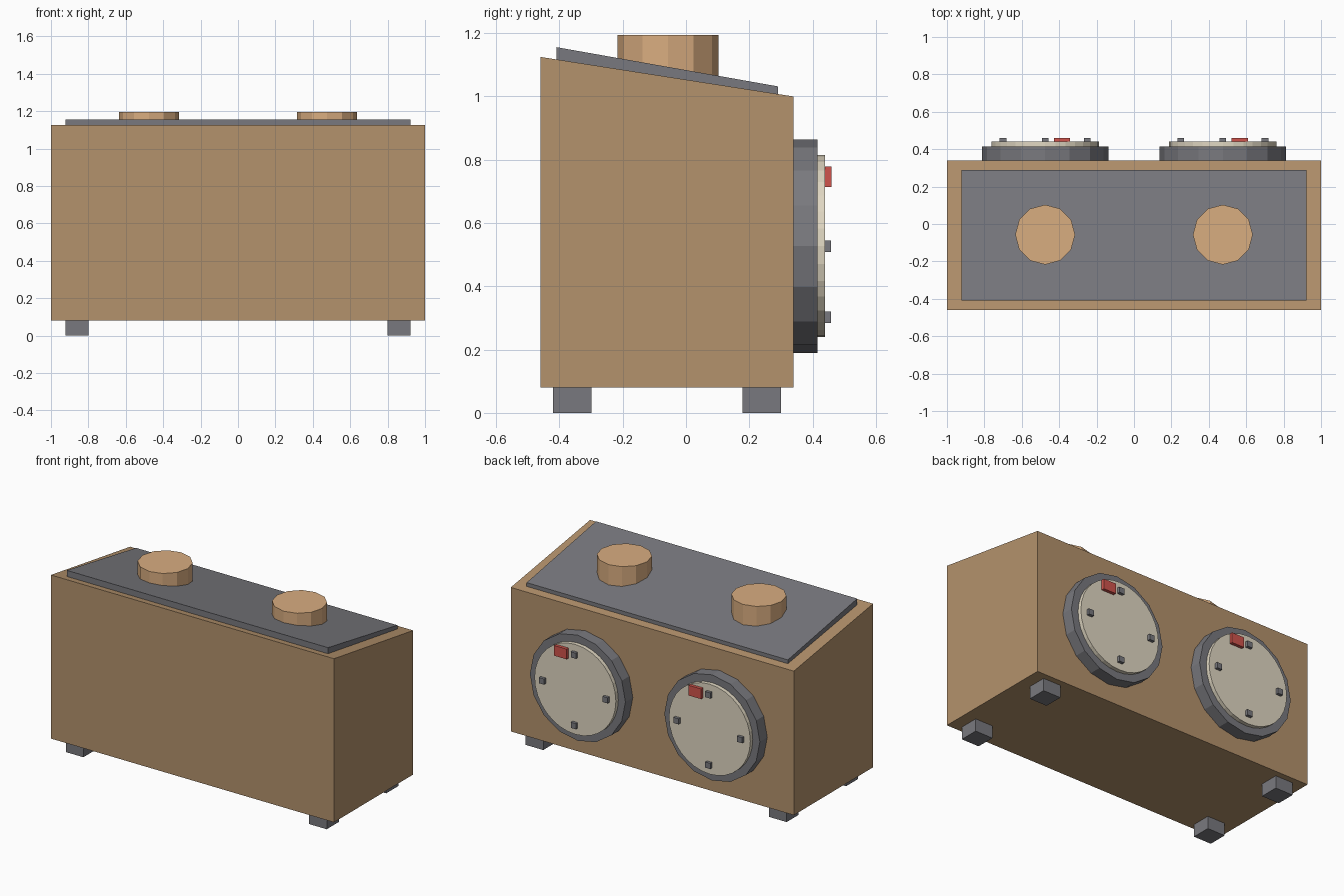
import bpy, bmesh, math
from mathutils import Matrix

if "Cube" in bpy.data.objects:
    bpy.data.objects.remove(bpy.data.objects["Cube"])


def material(name, rgb):
    m = bpy.data.materials.new(name)
    lin = [((c / 255 + 0.055) / 1.055) ** 2.4 for c in rgb]
    m.diffuse_color = (*lin, 1)
    m.use_nodes = True
    m.node_tree.nodes["Principled BSDF"].inputs["Base Color"].default_value = m.diffuse_color
    return m


BODY = material("tan_wood", (180, 146, 108))
KNOB = material("light_wood", (217, 173, 128))
GREY = material("dark_grey", (121, 121, 126))
CREAM = material("cream", (224, 215, 194))
RED = material("red", (208, 84, 76))


def finish(name, bm, mat):
    bmesh.ops.recalc_face_normals(bm, faces=bm.faces)
    me = bpy.data.meshes.new(name)
    bm.to_mesh(me)
    bm.free()
    me.materials.append(mat)
    ob = bpy.data.objects.new(name, me)
    bpy.context.collection.objects.link(ob)
    return ob


def box(name, x, y, z, mat):
    bm = bmesh.new()
    bmesh.ops.create_cube(bm, size=1)
    for v in bm.verts:
        for i, (lo, hi) in enumerate((x, y, z)):
            v.co[i] = hi if v.co[i] > 0 else lo
    return finish(name, bm, mat)


def side_profile(name, pts, half_x, mat):
    # (y, z) outline swept along x
    bm = bmesh.new()
    f = bm.faces.new([bm.verts.new((-half_x, y, z)) for y, z in pts])
    new = bmesh.ops.extrude_face_region(bm, geom=[f])["geom"]
    for v in new:
        if isinstance(v, bmesh.types.BMVert):
            v.co.x = half_x
    return finish(name, bm, mat)


def cylinder(name, centre, radius, depth, sides, axis, mat):
    bm = bmesh.new()
    rot = Matrix.Rotation(math.pi / 2, 4, 'X') if axis == 'Y' else Matrix()
    bmesh.ops.create_cone(bm, cap_ends=True, segments=sides, radius1=radius, radius2=radius,
                          depth=depth, matrix=Matrix.Translation(centre) @ rot)
    return finish(name, bm, mat)


# Cabinet with sloping top, and the plate lying on it
side_profile("cabinet", [(-0.46, 0.08), (0.34, 0.08), (0.34, 1.0), (-0.46, 1.125)], 1.0, BODY)
side_profile("top_plate", [(-0.41, 1.105), (0.29, 0.995), (0.29, 1.032), (-0.41, 1.156)], 0.923, GREY)

for s, side in ((-1, "left"), (1, "right")):
    # Feet
    for y, end in ((-0.36, "front"), (0.24, "back")):
        cx = s * 0.86
        box(f"{end}_{side}_foot", (cx - 0.062, cx + 0.062), (y - 0.061, y + 0.061), (0, 0.08), GREY)

    # Round knob on top
    cx, cz = s * 0.475, 0.527
    cylinder(f"{side}_knob", (cx, -0.057, 1.12), 0.16, 0.15, 12, 'Z', KNOB)

    # Dial on the back: rim, face, four studs, red marker
    cylinder(f"{side}_dial_rim", (cx, 0.3725, cz), 0.3375, 0.085, 16, 'Y', GREY)
    cylinder(f"{side}_dial_face", (cx, 0.42, cz), 0.2875, 0.04, 32, 'Y', CREAM)
    for i in range(4):
        a = i * math.pi / 2
        x, z = cx + 0.225 * math.cos(a), cz + 0.225 * math.sin(a)
        box(f"{side}_dial_stud_{i + 1}", (x - 0.018, x + 0.018), (0.43, 0.459), (z - 0.018, z + 0.018), GREY)
    box(f"{side}_red_marker", (cx + 0.046, cx + 0.134), (0.43, 0.46), (0.714, 0.779), RED)
